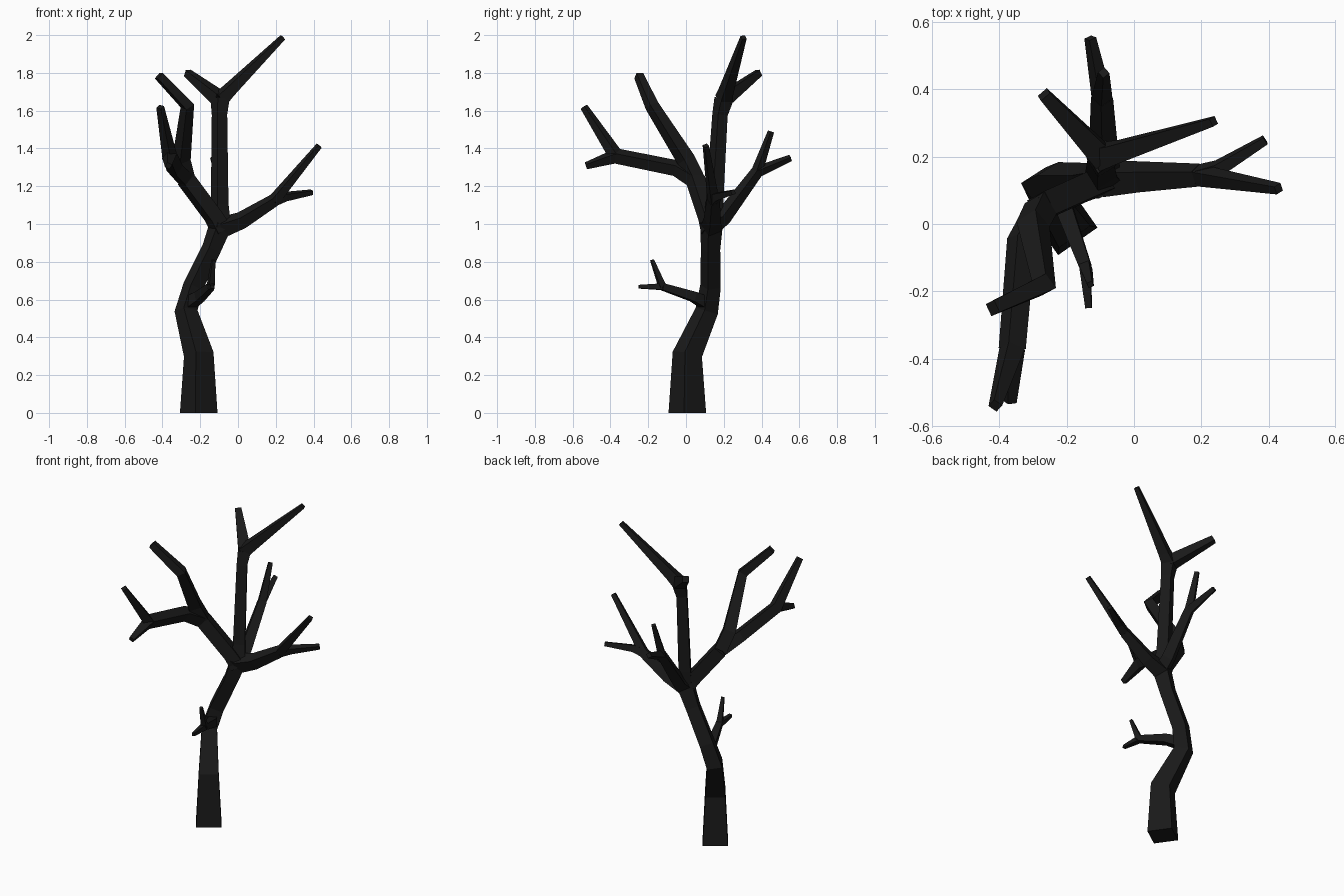
import bpy
from math import cos, sin, radians
from mathutils import Vector

bark = bpy.data.materials.new("dark_bark")
bark.diffuse_color = (0.01, 0.01, 0.01, 1)


def carry(frame, new_dir):
    """Swing a (direction, side) frame onto a new direction without twisting it."""
    q = frame[0].rotation_difference(new_dir)
    return new_dir, q @ frame[1]


def limb(name, path, frame):
    """Four-sided tapering limb through (x, y, z, corner radius) points."""
    pts = [Vector(p[:3]) for p in path]
    dirs = [(b - a).normalized() for a, b in zip(pts, pts[1:])]
    verts, faces = [], []
    for i, p in enumerate(pts):
        d_in, d_out = dirs[max(i - 1, 0)], dirs[min(i, len(dirs) - 1)]
        frame = carry(frame, (d_in + d_out).normalized())
        u, v = frame[1], frame[0].cross(frame[1])
        r = path[i][3]
        verts += [p + u * r, p + v * r, p - u * r, p - v * r]
        if i:
            a = 4 * (i - 1)
            faces += [(a + k, a + (k + 1) % 4, a + 4 + (k + 1) % 4, a + 4 + k)
                      for k in range(4)]
    n = len(verts)
    faces += [(3, 2, 1, 0), (n - 4, n - 3, n - 2, n - 1)]
    mesh = bpy.data.meshes.new(name)
    mesh.from_pydata(verts, [], faces)
    mesh.materials.append(bark)
    bpy.context.collection.objects.link(bpy.data.objects.new(name, mesh))
    return carry(frame, dirs[-1])


def fork(name, path, frame, tips):
    """A limb whose end splits into several twigs."""
    end = limb(name, path, frame)
    x, y, z, r = path[-1]
    for i, twig in enumerate(tips):
        limb(f"{name}_twig_{i + 1}", [(x, y, z, r * 0.95)] + twig, end)
    return end


# Trunk, base corners turned ten degrees
a = radians(-10)
root = (Vector((0, 0, 1)), Vector((cos(a), sin(a), 0)))
top = limb("trunk", [
    (-0.208, 0.007, 0, 0.101), (-0.208, 0.007, 0.31, 0.08),
    (-0.275, 0.11, 0.54, 0.062), (-0.237, 0.13, 0.67, 0.056),
    (-0.14, 0.13, 0.87, 0.053), (-0.09, 0.135, 1.0, 0.062)], root)

# Small low branch
fork("low_branch", [(-0.26, 0.11, 0.58, 0.045), (-0.205, 0.04, 0.615, 0.036),
                    (-0.145, -0.125, 0.668, 0.025)], root,
     [[(-0.13, -0.18, 0.81, 0.012)], [(-0.135, -0.25, 0.668, 0.013)]])

# Right branch
fork("right_branch", [(-0.09, 0.135, 0.98, 0.058), (0.02, 0.14, 1.02, 0.048),
                      (0.19, 0.145, 1.125, 0.036)], top,
     [[(0.43, 0.105, 1.415, 0.018)],
      [(0.25, 0.165, 1.145, 0.028), (0.39, 0.25, 1.168, 0.017)]])

# Back branch
fork("back_branch", [(-0.09, 0.14, 0.99, 0.05), (-0.09, 0.20, 1.04, 0.045),
                     (-0.095, 0.375, 1.275, 0.033)], top,
     [[(-0.09, 0.45, 1.49, 0.017)], [(-0.13, 0.553, 1.35, 0.018)]])

# Tall central branch
fork("upper_branch", [(-0.09, 0.135, 0.98, 0.056), (-0.097, 0.15, 1.1, 0.048),
                      (-0.098, 0.18, 1.58, 0.042), (-0.095, 0.20, 1.66, 0.052)], top,
     [[(-0.05, 0.213, 1.705, 0.042), (0.237, 0.305, 1.988, 0.018)],
      [(-0.268, 0.385, 1.80, 0.025)]])

# Left branch with a bent twig and a forward-reaching limb
left = fork("left_branch", [(-0.09, 0.135, 0.97, 0.06), (-0.13, 0.115, 1.04, 0.054),
                            (-0.275, 0.05, 1.235, 0.054)], top,
            [[(-0.30, 0.0, 1.34, 0.05), (-0.268, -0.18, 1.625, 0.038),
              (-0.42, -0.25, 1.785, 0.028)]])
fork("front_branch", [(-0.275, 0.05, 1.235, 0.05), (-0.335, -0.05, 1.295, 0.045),
                      (-0.362, -0.37, 1.36, 0.042)], left,
     [[(-0.412, -0.54, 1.62, 0.021)], [(-0.368, -0.53, 1.308, 0.02)]])
